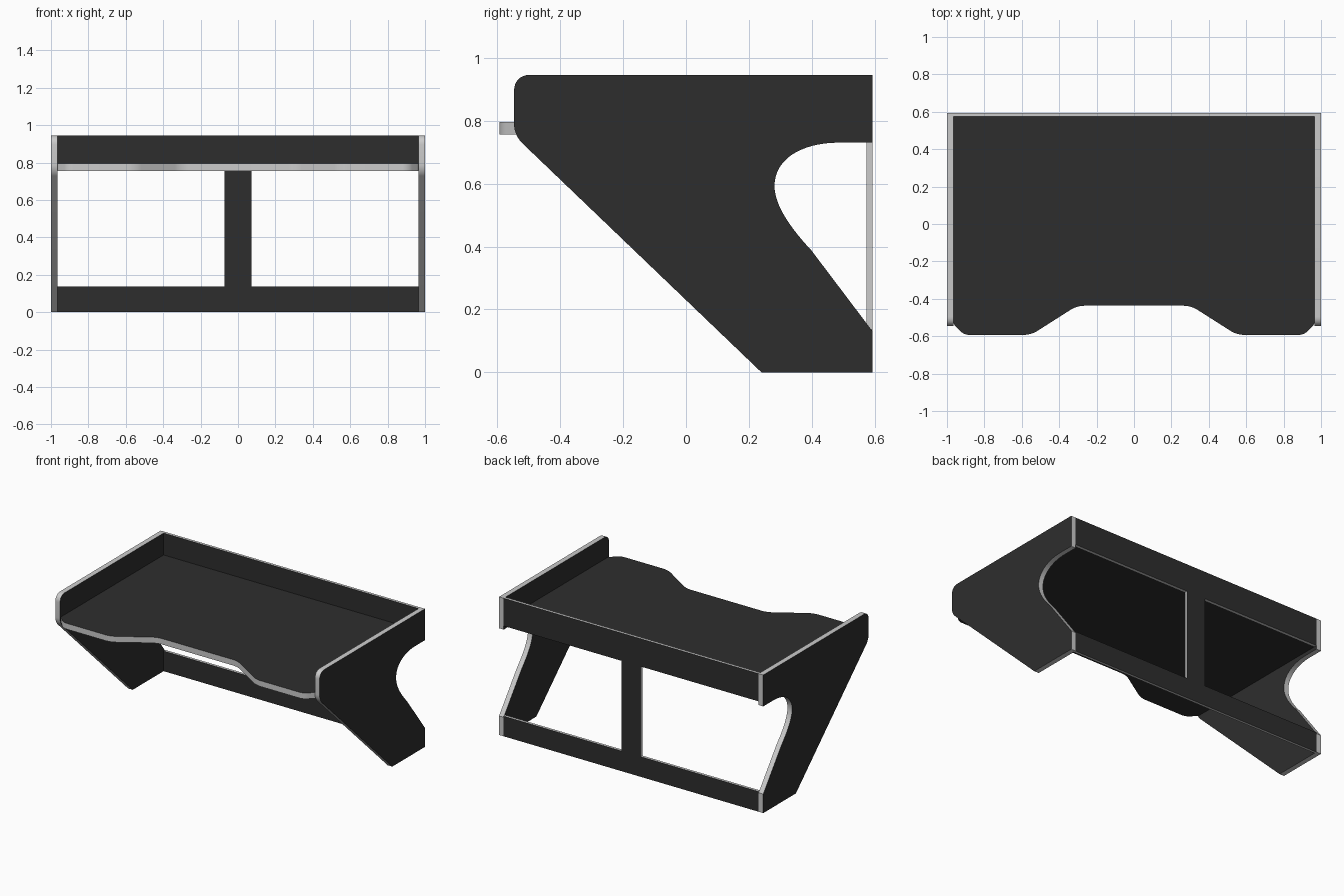
import bpy
import bmesh
from math import radians
from mathutils import Vector
from mathutils.geometry import interpolate_bezier

if "Cube" in bpy.data.objects:
    bpy.data.objects.remove(bpy.data.objects["Cube"])


def make_material(name, value):
    mat = bpy.data.materials.new(name)
    mat.use_nodes = True
    colour = (value, value, value, 1)
    mat.diffuse_color = colour
    mat.node_tree.nodes["Principled BSDF"].inputs["Base Color"].default_value = colour
    return mat


charcoal = make_material("charcoal board", 0.027)
edging = make_material("light grey edging", 0.6)


def fillet(corners):
    """Turn (u, v, radius) corners into an outline with rounded corners."""
    outline = []
    for i, (u, v, r) in enumerate(corners):
        p = Vector((u, v))
        if r == 0:
            outline.append(p)
            continue
        a = p + (Vector(corners[i - 1][:2]) - p).normalized() * r
        b = p + (Vector(corners[(i + 1) % len(corners)][:2]) - p).normalized() * r
        outline += interpolate_bezier(a, a.lerp(p, 0.6), b.lerp(p, 0.6), b, 9)
    return [Vector(p[:2]) for p in outline]


def board(name, outline, place, direction):
    """Extrude an outline into a board with dark faces and light edges."""
    bm = bmesh.new()
    face = bm.faces.new([bm.verts.new(place(p.x, p.y)) for p in outline])
    depth = Vector(direction)
    extruded = bmesh.ops.extrude_face_region(bm, geom=[face])["geom"]
    verts = [g for g in extruded if isinstance(g, bmesh.types.BMVert)]
    bmesh.ops.translate(bm, verts=verts, vec=depth)
    bmesh.ops.recalc_face_normals(bm, faces=bm.faces[:])
    axis = depth.normalized()
    for f in bm.faces:
        f.material_index = 0 if abs(f.normal.dot(axis)) > 0.9 else 1
    mesh = bpy.data.meshes.new(name)
    bm.to_mesh(mesh)
    bm.free()
    mesh.materials.append(charcoal)
    mesh.materials.append(edging)
    obj = bpy.data.objects.new(name, mesh)
    bpy.context.collection.objects.link(obj)
    bpy.ops.object.select_all(action="DESELECT")
    obj.select_set(True)
    bpy.context.view_layer.objects.active = obj
    bpy.ops.object.shade_smooth_by_angle(angle=radians(30))


BACK = 0.593      # rear plane
INNER = 0.965     # inside of the side panels
PANEL = 0.019     # back frame thickness
TOP = 0.945
SHELF_LOW, SHELF_HIGH = 0.755, 0.795

# Side panels with a curved cut-out at the back
side = fillet([(BACK, 0, 0), (0.24, 0, 0), (-0.546, 0.753, 0.035),
               (-0.546, TOP, 0.05), (BACK, TOP, 0), (BACK, 0.73, 0)])
upper = interpolate_bezier(Vector((0.487, 0.73)), Vector((0.37, 0.73)),
                           Vector((0.281, 0.68)), Vector((0.281, 0.592)), 16)
lower = interpolate_bezier(Vector((0.281, 0.592)), Vector((0.281, 0.53)),
                           Vector((0.335, 0.455)), Vector((0.398, 0.388)), 14)
side += [Vector(p[:2]) for p in upper + lower[1:]] + [Vector((BACK, 0.13))]
for name, sign in (("left_side_panel", 1), ("right_side_panel", -1)):
    board(name, side, lambda u, v: (sign * INNER, u, v), (sign * (1 - INNER), 0, 0))

# Desk shelf with a recess in its front edge
half = [(INNER, BACK - PANEL, 0), (INNER, -0.535, 0.01), (0.91, -BACK, 0.03),
        (0.55, -BACK, 0.04), (0.305, -0.437, 0.04)]
shelf = half + [(-x, y, r) for x, y, r in reversed(half)]
board("desk_shelf", fillet(shelf), lambda u, v: (u, v, SHELF_LOW),
      (0, 0, SHELF_HIGH - SHELF_LOW))

# Back frame: top rail, centre post and bottom rail in one piece
half = [(INNER, 0, 0), (INNER, 0.138, 0), (0.072, 0.138, 0),
        (0.072, SHELF_LOW, 0), (INNER, SHELF_LOW, 0), (INNER, TOP, 0)]
frame = half + [(-x, z, r) for x, z, r in reversed(half)]
board("back_frame", fillet(frame), lambda u, v: (u, BACK, v), (0, -PANEL, 0))
